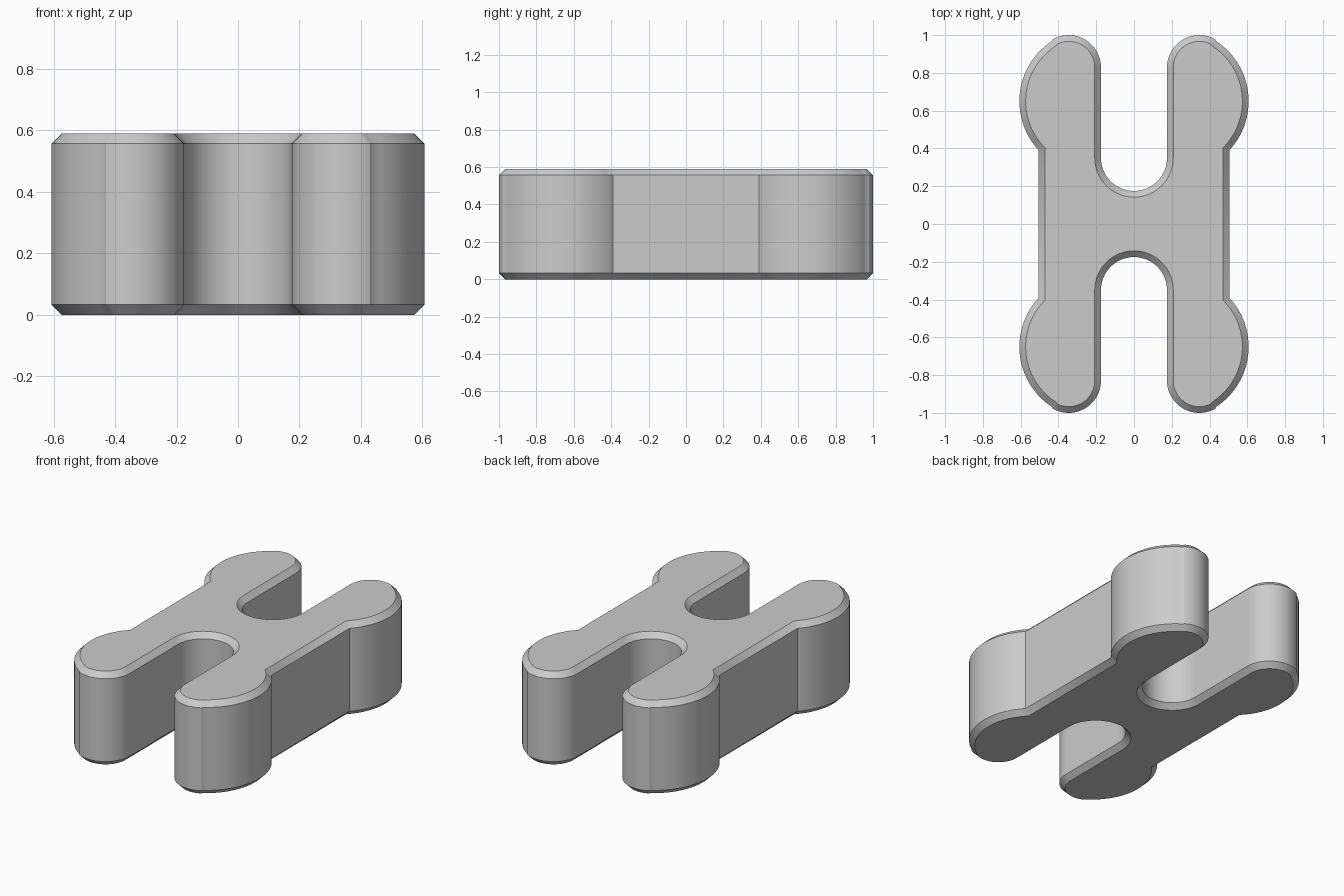
import bpy, bmesh
from math import sin, cos, radians

cube = bpy.data.objects.get("Cube")
if cube:
    bpy.data.objects.remove(cube, do_unlink=True)

HEIGHT, CHAMFER = 0.59, 0.033

grey = bpy.data.materials.new("plain grey")
grey.use_nodes = True
colour = (0.6, 0.6, 0.6, 1)
grey.diffuse_color = colour
grey.node_tree.nodes["Principled BSDF"].inputs["Base Color"].default_value = colour


def arc(cx, cy, r, start, end, steps):
    angles = [radians(start + (end - start) * i / steps) for i in range(steps + 1)]
    return [(cx + r * cos(a), cy + r * sin(a)) for a in angles]


# Quarter outline: side corner, bulging lobe, rounded tip, slot wall, slot bottom
quarter = arc(0.227, 0.65, 0.38, -43, 56.7, 20)
quarter += arc(0.345, 0.83, 0.17, 60, 180, 20)
quarter += arc(0, 0.35, 0.175, 0, -90, 16)

# Mirror into the full H-shaped outline
half = quarter + [(-x, y) for x, y in reversed(quarter[:-1])]
outline = half + [(x, -y) for x, y in reversed(half)]

# Extrude the outline into a block
bm = bmesh.new()
base = bm.faces.new([bm.verts.new((x, y, 0)) for x, y in outline])
top = bmesh.ops.extrude_face_region(bm, geom=[base], use_keep_orig=True)
bmesh.ops.translate(bm, vec=(0, 0, HEIGHT),
                    verts=[g for g in top["geom"] if isinstance(g, bmesh.types.BMVert)])
bmesh.ops.recalc_face_normals(bm, faces=bm.faces)

# Chamfer the top and bottom rims
rims = [e for e in bm.edges if abs(e.verts[0].co.z - e.verts[1].co.z) < 0.001]
bmesh.ops.bevel(bm, geom=rims, offset=CHAMFER, offset_type='OFFSET',
                segments=1, profile=0.5, affect='EDGES', clamp_overlap=False)

mesh = bpy.data.meshes.new("connector_block")
bm.to_mesh(mesh)
bm.free()
mesh.materials.append(grey)
block = bpy.data.objects.new("connector_block", mesh)
bpy.context.collection.objects.link(block)

# Smooth curved walls, crisp chamfers
bpy.context.view_layer.objects.active = block
block.select_set(True)
bpy.ops.object.shade_smooth_by_angle(angle=radians(30))
